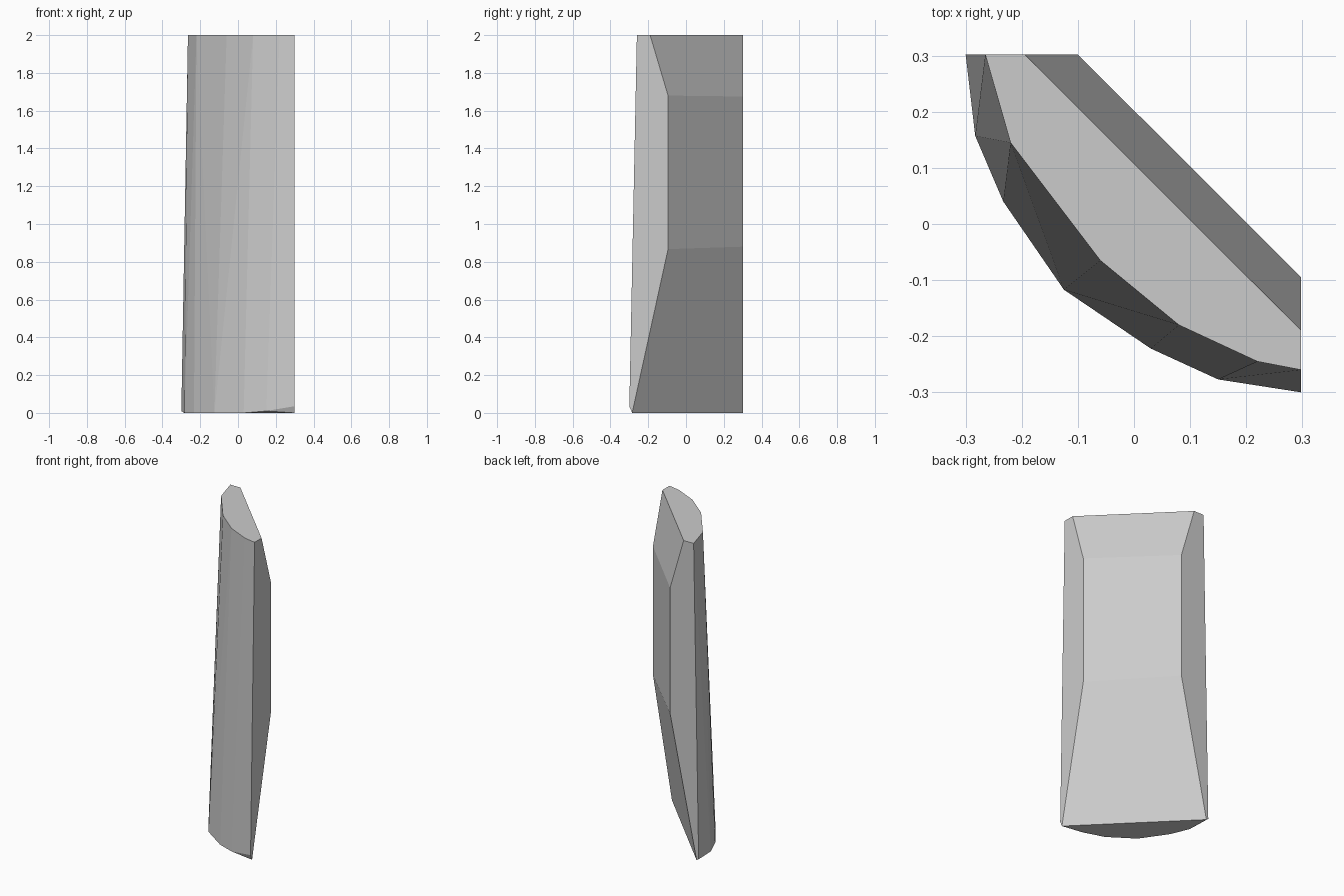
import bpy, bmesh

if "Cube" in bpy.data.objects:
    bpy.data.objects.remove(bpy.data.objects["Cube"])

# Sections of the faceted slab
base_front = [(-0.283, 0.157), (-0.233, 0.04), (-0.125, -0.117),
              (0.03, -0.222)]
top = [(-0.265, 0.302), (-0.22, 0.145), (-0.06, -0.065), (0.08, -0.18),
       (0.22, -0.245), (0.298, -0.26), (0.298, -0.19), (-0.195, 0.302)]

points = [(x, y, 0) for x, y in base_front] + [(x, y, 2) for x, y in top]
# Chipped lower front corner
points += [(-0.3, 0.302, 0.01), (0.15, -0.277, 0.01), (0.298, -0.3, 0.035)]
# Back face: narrow foot, then a thick belt between two heights
points += [(-0.286, 0.302, 0), (0.298, -0.285, 0),
           (-0.1, 0.302, 0.88), (0.298, -0.095, 0.867),
           (-0.1, 0.302, 1.675), (0.298, -0.095, 1.68)]

# Convex block through the section corners
bm = bmesh.new()
for p in points:
    bm.verts.new(p)
bmesh.ops.convex_hull(bm, input=bm.verts[:])
bmesh.ops.dissolve_limit(bm, angle_limit=0.01, verts=bm.verts[:], edges=bm.edges[:])
bmesh.ops.recalc_face_normals(bm, faces=bm.faces[:])
mesh = bpy.data.meshes.new("stone_slab")
bm.to_mesh(mesh)
bm.free()

grey = bpy.data.materials.new("stone grey")
grey.diffuse_color = (0.6, 0.6, 0.6, 1)
grey.use_nodes = True
grey.node_tree.nodes["Principled BSDF"].inputs["Base Color"].default_value = grey.diffuse_color
mesh.materials.append(grey)
slab = bpy.data.objects.new("stone_slab", mesh)
bpy.context.collection.objects.link(slab)
